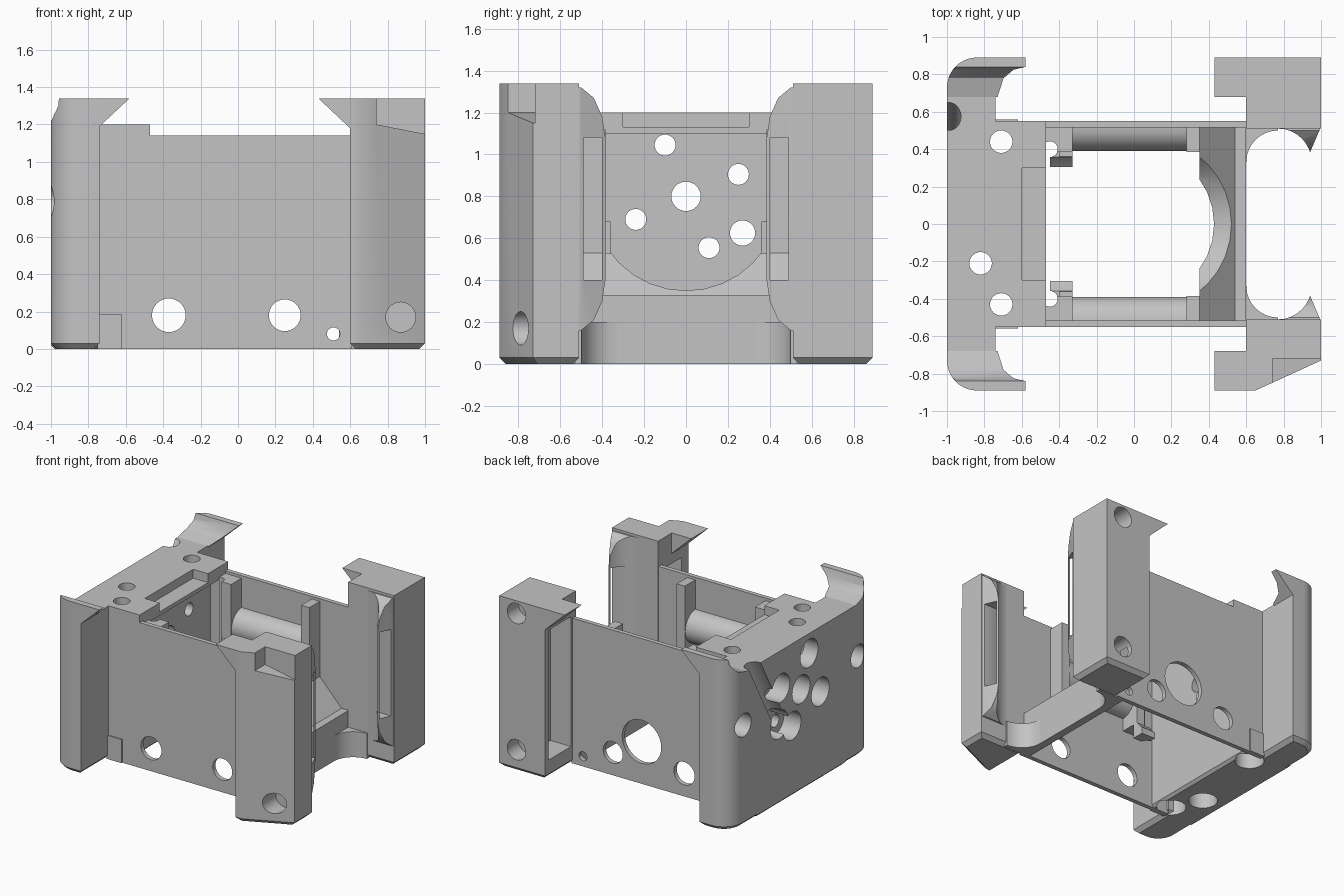
import bpy, bmesh, math
from mathutils import Matrix, Vector

if "Cube" in bpy.data.objects:
    bpy.data.objects.remove(bpy.data.objects["Cube"], do_unlink=True)

grey = bpy.data.materials.new("plain grey")
grey.use_nodes = True
grey.diffuse_color = (0.55, 0.55, 0.55, 1)
grey.node_tree.nodes["Principled BSDF"].inputs["Base Color"].default_value = (0.55, 0.55, 0.55, 1)
parts = []


def prism(name, pts, axis, a, b, chamfer=0, matrix=None):
    """Extrude a flat outline along an axis, optionally chamfering the bottom rim."""
    place = {"x": lambda p, t: (t, p[0], p[1]),
             "y": lambda p, t: (p[0], t, p[1]),
             "z": lambda p, t: (p[0], p[1], t)}[axis]
    bm = bmesh.new()
    face = bm.faces.new([bm.verts.new(place(p, a)) for p in pts])
    new = bmesh.ops.extrude_face_region(bm, geom=[face])["geom"]
    shift = Vector(place((0, 0), b - a))
    bmesh.ops.translate(bm, vec=shift, verts=[v for v in new if isinstance(v, bmesh.types.BMVert)])
    bmesh.ops.recalc_face_normals(bm, faces=bm.faces[:])
    if chamfer:
        rim = [e for e in bm.edges if all(abs(v.co.z - a) < 1e-5 for v in e.verts)]
        bmesh.ops.bevel(bm, geom=rim, offset=chamfer, segments=1, affect="EDGES", profile=0.5)
    if matrix:
        bm.transform(matrix)
    mesh = bpy.data.meshes.new(name)
    bm.to_mesh(mesh)
    bm.free()
    obj = bpy.data.objects.new(name, mesh)
    bpy.context.collection.objects.link(obj)
    mesh.materials.append(grey)
    return obj


def part(*args, **kw):
    obj = prism(*args, **kw)
    parts.append(obj)
    return obj


def rect(u0, u1, v0, v1):
    return [(u0, v0), (u1, v0), (u1, v1), (u0, v1)]


def box(name, x0, x1, y0, y1, z0, z1, make=part, **kw):
    return make(name, rect(x0, x1, y0, y1), "z", z0, z1, **kw)


def arc(u, v, r, a0, a1, n=32):
    return [(u + r * math.cos(math.radians(a0 + (a1 - a0) * i / n)),
             v + r * math.sin(math.radians(a0 + (a1 - a0) * i / n))) for i in range(n + 1)]


def rod(u, v, r, axis, a, b, **kw):
    return prism("cutter", arc(u, v, r, 0, 360)[:-1], axis, a, b, **kw)


def void(*dims, **kw):
    return box("cutter", *dims, make=prism, **kw)


def cut(obj, *cutters, op="DIFFERENCE"):
    for c in cutters:
        m = obj.modifiers.new("cut", "BOOLEAN")
        m.object, m.operation, m.solver = c, op, "EXACT"
        bpy.context.view_layer.objects.active = obj
        bpy.ops.object.modifier_apply(modifier=m.name)
        bpy.data.objects.remove(c, do_unlink=True)


def groove():
    """Slanted channel on the outside of the end block."""
    return rod(0, 0, 0.065, "z", -0.36, 0.36, matrix=Matrix.Translation((-0.99, 0.42, 0.92))
               @ Matrix.Rotation(math.radians(-29), 4, "X"))


# End block with counterbored holes running along x and z
block = box("end_block", -1, -0.6, -0.55, 0.55, 0, 1.2, chamfer=0.02)
for y, z, r in [(-0.1, 1.045, 0.05), (0.25, 0.905, 0.05), (0, 0.8, 0.07),
                (-0.24, 0.69, 0.05), (0.27, 0.625, 0.06), (0.11, 0.555, 0.05)]:
    cut(block, rod(y, z, r, "x", -1.1, -0.5), rod(y, z, 0.11, "x", -1.1, -0.85))
for x, y in [(-0.71, 0.44), (-0.71, -0.43), (-0.82, -0.21)]:
    cut(block, rod(x, y, 0.06, "z", -0.1, 1.3), rod(x, y, 0.105, "z", -0.1, 0.15))
cut(block, groove())

# Top ledge with a shallow pocket
ledge = box("top_ledge", -0.61, -0.47, -0.55, 0.55, 1.1, 1.2)
cut(ledge, void(-0.6, -0.4, -0.3, 0.3, 1.13, 1.3))

# Crossbar with a sloped crest, scooped by a large round bore
bar = part("crossbar", [(0.54, 0), (0.6, 0), (0.6, 0.33), (0.54, 0.33), (0.35, 0.53),
                        (0.35, 0.42), (0.54, 0.25)], "y", -0.53, 0.53)
cut(bar, rod(0, 0.8, 0.45, "x", 0.2, 0.8))

for s, side in ((-1, "front"), (1, "back")):
    def ys(pts):
        return [(x, s * y) for x, y in pts]

    def sbox(name, x0, x1, y0, y1, z0, z1, make=part, **kw):
        lo, hi = sorted((s * y0, s * y1))
        return box(name, x0, x1, lo, hi, z0, z1, make=make, **kw)

    def svoid(*dims):
        return sbox("cutter", *dims, make=prism)

    # Thin side wall with round openings
    wall = part(side + "_wall", [(-0.75, 0), (0.61, 0), (0.61, 1.14), (-0.47, 1.14),
                                 (-0.47, 1.2), (-0.75, 1.2)], "y", s * 0.515, s * 0.55)
    holes = [(-0.37, 0.18, 0.09), (0.25, 0.18, 0.085), (0.51, 0.08, 0.035)]
    if s > 0:
        holes.append((0, 0.33, 0.17))
    for x, z, r in holes:
        cut(wall, rod(x, z, r, "y", s * 0.4, s * 0.7))
    sbox(side + "_wall_tab", -0.75, -0.62, 0.54, 0.56, 0, 0.185)

    # Inner ribs, bracket and half-round rail
    bracket = sbox(side + "_bracket", -0.47, -0.33, 0.385, 0.53, 0.53, 1.12)
    cut(bracket, rod(-0.45, s * 0.4, 0.042, "z", 0.4, 1.3))
    shelf = sbox(side + "_bracket_shelf", -0.45, -0.33, 0.305, 0.4, 0.42, 0.53)
    cut(shelf, rod(-0.45, s * 0.4, 0.042, "z", 0.4, 1.3), rod(0, 0.8, 0.45, "x", -0.6, 0))
    sbox(side + "_bracket_lug", -0.4, -0.33, 0.36, 0.39, 0.52, 0.68)
    sbox(side + "_rib", 0.28, 0.35, 0.385, 0.53, 0.5, 1.12)
    part(side + "_rail", arc(s * 0.52, 0.76, 0.13, 90, 90 + s * 180, 16), "x", -0.34, 0.29)

    # Rounded corner post on the end block
    def outline(x_end):
        return ys([(-1, 0.5), (x_end, 0.5), (x_end, 0.89)] + arc(-0.84, 0.73, 0.16, 90, 180, 10))

    def slot():
        return prism("cutter", rect(-0.935, -0.805, -0.02, 0.02), "y", -0.13, 0.13,
                     matrix=Matrix.Translation((-0.87, s * 0.82, 1.18))
                     @ Matrix.Rotation(math.radians(s * 14), 4, "X"))

    post = part(side + "_round_post", outline(-0.74), "z", 0, 1.2, chamfer=0.03)
    cut(post, slot(), rod(s * 0.71, 0.79, 0.09, "x", -1.1, -0.85))
    if s > 0:
        cut(post, groove())

    # Coved lip that flares out above the post
    lip = part(side + "_flared_lip", [(s * y, z) for y, z in
               [(0.9, 1.1), (0.9, 1.34), (0.84, 1.34), (0.825, 1.28), (0.78, 1.23),
                (0.68, 1.2), (0.68, 1.1)]], "x", -1.01, -0.58)
    cut(lip, prism("cutter", outline(-0.57), "z", 1, 1.5), op="INTERSECT")
    cut(lip, prism("cutter", [(-0.74, 1), (-0.4, 1), (-0.4, 1.34), (-0.58, 1.34), (-0.74, 1.19)],
                   "y", -1, 1),
        prism("cutter", [(-1.05, 1.24), (-1, 1.24), (-0.96, 1.3), (-0.96, 1.4), (-1.05, 1.4)],
              "y", -1, 1),
        rod(-0.54, s * 0.69, 0.15, "z", 1, 1.5), slot())

    # Tall square post; the front one has a slanted outer corner
    corner = [(1, 0.89)] if s > 0 else [(1, 0.73), (0.65, 0.89)]
    tall = part(side + "_tall_post", ys([(0.6, 0.51), (1, 0.51)] + corner + [(0.6, 0.89)]),
                "z", 0, 1.34, chamfer=0.03)
    if s > 0:
        cut(tall, svoid(0.5, 0.78, 0.57, 0.85, 0.14, 1.16))
        for z in (0.17, 1.24):
            cut(tall, rod(0.85, z, 0.08, "y", 0.75, 1))
    else:
        cut(tall, svoid(0.5, 0.74, 0.57, 0.8, 0.14, 1.1),
            rod(0.87, 0.17, 0.08, "y", -1, -0.66),
            prism("cutter", [(0.74, 1.2), (1.1, 1.13), (1.1, 1.5), (0.74, 1.5)], "y", -1, -0.72))
    part(side + "_post_flare", [(0.43, 1.34), (0.61, 1.34), (0.61, 1.17)], "y", s * 0.68, s * 0.89)

    # Pointed fin on the inner face of the tall post, with a window
    fin = part(side + "_fin", [(s * y, z) for y, z in
               [(0.53, 0.16), (0.5, 0.16), (0.44, 0.21), (0.4, 0.3), (0.385, 0.4), (0.385, 1.08),
                (0.4, 1.18), (0.44, 1.27), (0.5, 1.32), (0.53, 1.32)]], "x", 0.77, 0.995)
    cut(fin, rod(0.77, s * 0.33, 0.18, "z", -0.1, 1.5),
        prism("cutter", ys([(0.94, 0.38), (1, 0.52), (1.1, 0.52), (1.1, 0.38)]), "z", 0, 1.5),
        svoid(0.8, 1.1, 0.4, 0.49, 0.4, 1.08))

    # Low fillet joining the crossbar to the post
    fillet = sbox(side + "_fillet", 0.59, 0.77, 0.33, 0.53, 0, 0.2)
    cut(fillet, rod(0.77, s * 0.33, 0.17, "z", -0.1, 0.5))

# Smooth the round surfaces and keep sharp edges
bpy.ops.object.select_all(action="DESELECT")
for p in parts:
    p.select_set(True)
bpy.context.view_layer.objects.active = parts[0]
bpy.ops.object.shade_smooth_by_angle(angle=math.radians(30))
